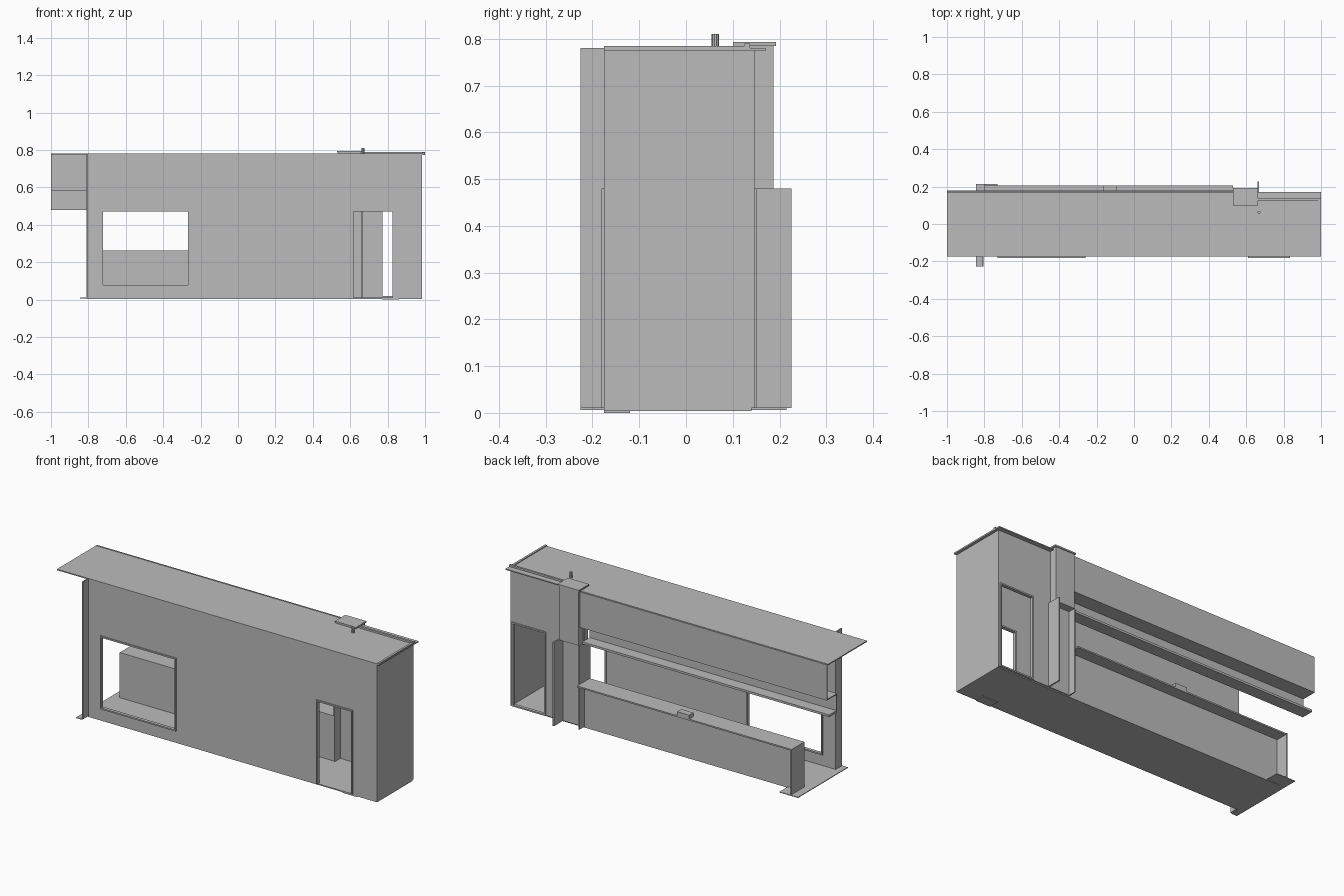
import bpy, bmesh
from mathutils import Matrix, Vector

cube = bpy.data.objects.get("Cube")
if cube:
    bpy.data.objects.remove(cube, do_unlink=True)

grey = bpy.data.materials.new("plain_grey")
grey.use_nodes = True
grey.diffuse_color = (0.5, 0.5, 0.5, 1)
grey.node_tree.nodes["Principled BSDF"].inputs["Base Color"].default_value = (0.5, 0.5, 0.5, 1)

T = 0.006          # sheet thickness
FLOOR, HEAD, ROOF = 0.01, 0.48, 0.78
LEFT, RIGHT = -0.81, 0.985
FRONT, BACK = -0.175, 0.14


def finish(name, bm):
    mesh = bpy.data.meshes.new(name)
    bm.to_mesh(mesh)
    bm.free()
    mesh.materials.append(grey)
    obj = bpy.data.objects.new(name, mesh)
    bpy.context.collection.objects.link(obj)
    return obj


def boxes(name, *spans):
    """One object made of boxes, each given as x, y and z ranges."""
    bm = bmesh.new()
    for x0, x1, y0, y1, z0, z1 in spans:
        centre = Vector((x0 + x1, y0 + y1, z0 + z1)) / 2
        size = Matrix.Diagonal((x1 - x0, y1 - y0, z1 - z0, 1))
        bmesh.ops.create_cube(bm, size=1, matrix=Matrix.Translation(centre) @ size)
    return finish(name, bm)


def pierced_wall(name, x0, x1, y, z0, z1, holes):
    """Sheet in the xz plane with rectangular openings."""
    xs = sorted({x0, x1, *[v for h in holes for v in h[:2]]})
    zs = sorted({z0, z1, *[v for h in holes for v in h[2:]]})
    bm = bmesh.new()
    for a, b in zip(xs, xs[1:]):
        for c, d in zip(zs, zs[1:]):
            mx, mz = (a + b) / 2, (c + d) / 2
            if any(h[0] < mx < h[1] and h[2] < mz < h[3] for h in holes):
                continue
            bm.faces.new([bm.verts.new(p) for p in
                          ((a, y, c), (b, y, c), (b, y, d), (a, y, d))])
    bmesh.ops.remove_doubles(bm, verts=bm.verts, dist=0.0001)
    bmesh.ops.dissolve_limit(bm, angle_limit=0.01, verts=bm.verts, edges=bm.edges)
    wall = finish(name, bm)
    solid = wall.modifiers.new("thickness", "SOLIDIFY")
    solid.thickness = T
    solid.offset = -1
    return wall


def rim(name, hole, y, sill=True):
    """Thin raised surround lining an opening."""
    x0, x1, z0, z1 = hole
    w, y0, y1 = 0.008, y - 0.006, y + 0.012
    parts = [(x0, x0 + w, y0, y1, z0, z1), (x1 - w, x1, y0, y1, z0, z1),
             (x0, x1, y0, y1, z1 - w, z1)]
    if sill:
        parts.append((x0, x1, y0, y1, z0, z0 + w))
    boxes(name, *parts)


# Front wall with its window and doorway
window = (-0.73, -0.26, 0.07, HEAD)
door = (0.61, 0.835, FLOOR, HEAD)
pierced_wall("front_wall", LEFT, RIGHT, FRONT, FLOOR, ROOF, [window, door])
rim("window_rim", window, FRONT)
rim("door_rim", door, FRONT, sill=False)
boxes("front_fin", (LEFT, LEFT + T, -0.226, FRONT, FLOOR, ROOF))

# Floor, with narrow strips past the open end
boxes("floor", (LEFT, RIGHT, FRONT, BACK, 0.004, FLOOR),
      (-0.845, LEFT, -0.226, 0.215, 0.006, FLOOR),
      (LEFT, -0.73, BACK, 0.215, 0.006, FLOOR))
boxes("door_sill", (0.77, 0.86, FRONT, -0.12, 0, 0.004))

# Roof, overhanging the open end
boxes("roof", (-1, 1, FRONT, 0.17, ROOF - T, ROOF))
boxes("roof_lip", (0.66, 1, 0.125, 0.137, ROOF, 0.79),
      (0.985, 0.997, FRONT, 0.125, ROOF, 0.785))

# Closed end and the rear wall with its doorway
boxes("end_wall", (RIGHT - T, RIGHT, FRONT, BACK, FLOOR, ROOF))
rear_door = (0.765, 0.975, FLOOR, HEAD)
pierced_wall("rear_wall", 0.53, RIGHT, BACK, FLOOR, ROOF, [rear_door])
rim("rear_door_rim", rear_door, BACK)

# Long upper rear panel, soffit, riser and ledge
boxes("upper_panel", (-1, 0.53, 0.174, 0.18, 0.58, ROOF))
boxes("soffit", (-1, 0.53, 0.09, 0.174, 0.58, 0.586))
boxes("riser", (-1, 0.53, 0.09, 0.096, HEAD, 0.58))
boxes("ledge", (-1, 0.53, 0.096, 0.16, HEAD, 0.492))

# Low counter below the long opening
boxes("counter_wall", (-0.795, 0.53, 0.095, BACK, FLOOR, 0.255))
boxes("counter_top", (-0.795, 0.53, 0.095, 0.207, 0.255, 0.263))
boxes("counter_end", (-0.8, -0.794, 0.095, 0.21, FLOOR, 0.263))
boxes("counter_block", (-0.165, -0.09, 0.17, 0.207, 0.263, 0.285))

# Rear column, its cap and the fin below it
boxes("column", (0.535, 0.655, 0.105, 0.187, HEAD, 0.785))
boxes("column_cap", (0.53, 0.662, 0.1, 0.192, 0.785, 0.793))
boxes("column_fin", (0.66, 0.668, 0.1, 0.226, FLOOR, HEAD))
boxes("opening_jamb", (0.53, 0.536, 0.09, 0.187, FLOOR, HEAD))

# Small roof peg
bm = bmesh.new()
bmesh.ops.create_cone(bm, cap_ends=True, segments=10, radius1=0.008, radius2=0.008,
                      depth=0.03, matrix=Matrix.Translation((0.668, 0.063, 0.795)))
finish("roof_peg", bm)
